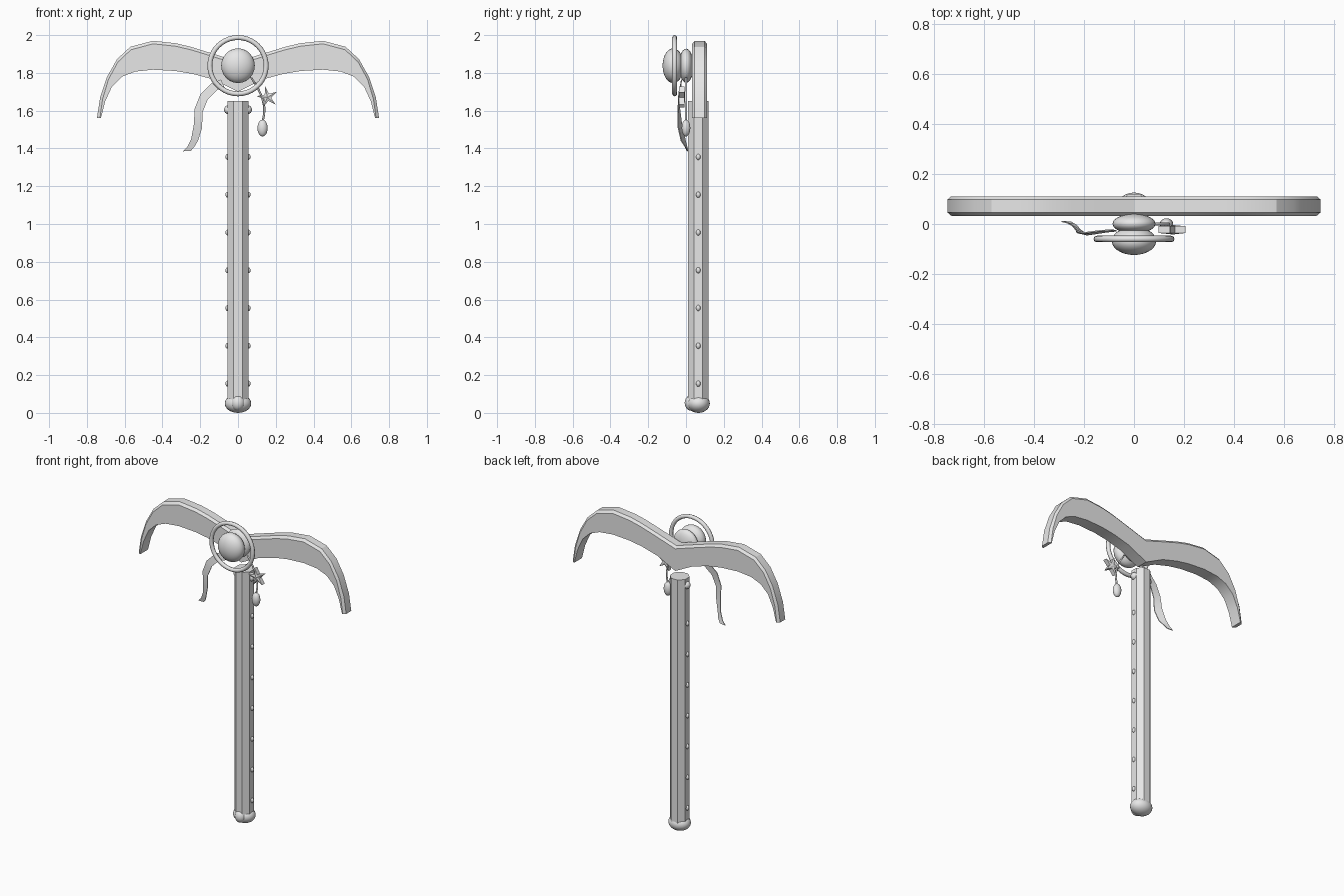
import bpy, bmesh, math
from mathutils import Vector

if "Cube" in bpy.data.objects:
    bpy.data.objects.remove(bpy.data.objects["Cube"])

grey = bpy.data.materials.new("plain_grey")
grey.diffuse_color = (0.8, 0.8, 0.8, 1)
grey.use_nodes = True
grey.node_tree.nodes["Principled BSDF"].inputs["Base Color"].default_value = grey.diffuse_color


def finish(ob, name, smooth=None):
    ob.name = name
    ob.data.materials.clear()
    ob.data.materials.append(grey)
    if smooth:
        bpy.ops.object.select_all(action='DESELECT')
        ob.select_set(True)
        bpy.context.view_layer.objects.active = ob
        bpy.ops.object.shade_smooth_by_angle(angle=math.radians(smooth))
    return ob


def ball(name, loc, radii, seg=24, rings=14, axis_y=False):
    bpy.ops.mesh.primitive_uv_sphere_add(segments=seg, ring_count=rings, radius=1)
    ob = bpy.context.object
    for v in ob.data.vertices:
        x, y, z = v.co
        if axis_y:
            x, y, z = x, -z, y
        v.co = (x * radii[0] + loc[0], y * radii[1] + loc[1], z * radii[2] + loc[2])
    return finish(ob, name, 60)


def loft(name, sections, smooth=None):
    """Skin a row of closed sections and cap both ends."""
    bm = bmesh.new()
    rows = [[bm.verts.new(p) for p in s] for s in sections]
    n = len(rows[0])
    for a, b in zip(rows, rows[1:]):
        for i in range(n):
            j = (i + 1) % n
            bm.faces.new((a[i], a[j], b[j], b[i]))
    bm.faces.new(rows[0])
    bm.faces.new(rows[-1][::-1])
    bmesh.ops.recalc_face_normals(bm, faces=bm.faces)
    me = bpy.data.meshes.new(name)
    bm.to_mesh(me)
    bm.free()
    ob = bpy.data.objects.new(name, me)
    bpy.context.collection.objects.link(ob)
    return finish(ob, name, smooth)


# Octagonal shaft
bpy.ops.mesh.primitive_cylinder_add(vertices=8, radius=0.0595, depth=1.6,
                                    location=(0, 0.065, 0.85),
                                    rotation=(0, 0, math.radians(22.5)))
finish(bpy.context.object, "shaft")

# Studs down both sides of the shaft, larger pair at the top
for side, s in (("left", -1), ("right", 1)):
    for k in range(7):
        ball(f"stud_{side}_{k}", (s * 0.055, 0.065, 0.155 + 0.2 * k),
             (0.012, 0.012, 0.016), 10, 6)
    ball(f"collar_stud_{side}", (s * 0.05, 0.065, 1.605), (0.024, 0.024, 0.024), 12, 8)

# Pommel: wide knob with a small bead in front
ball("pommel_knob", (0, 0.066, 0.05), (0.07, 0.06, 0.05))
ball("pommel_bead", (0, 0.03, 0.053), (0.037, 0.037, 0.042))

# Wings: matching points on the outer and inner edge, outer edge chamfered
outer = [(0, 1.86), (0.15, 1.907), (0.25, 1.938), (0.33, 1.957), (0.45, 1.97),
         (0.57, 1.938), (0.64, 1.873), (0.693, 1.78), (0.73, 1.67), (0.747, 1.56)]
inner = [(0, 1.70), (0.13, 1.765), (0.24, 1.795), (0.33, 1.81), (0.45, 1.817),
         (0.545, 1.807), (0.614, 1.78), (0.667, 1.728), (0.703, 1.65), (0.726, 1.56)]
Y0, Y1, C = 0.033, 0.111, 0.013
for side, s in (("left", -1), ("right", 1)):
    sections = []
    for o, i in zip(outer, inner):
        o, i = Vector(o), Vector(i)
        c = o + (i - o).normalized() * 0.016
        sections.append([(s * p.x, y, p.y) for p, y in
                         ((i, Y0), (c, Y0), (o, Y0 + C), (o, Y1 - C), (c, Y1), (i, Y1))])
    loft(f"wing_{side}", sections, 25)

# Ring around the orb
bpy.ops.mesh.primitive_torus_add(major_radius=0.149, minor_radius=0.013,
                                 major_segments=40, minor_segments=8,
                                 location=(0, -0.06, 1.838),
                                 rotation=(math.pi / 2, 0, 0))
finish(bpy.context.object, "ring", 60)

# Front orb and the flatter one behind it
ball("front_orb", (0, -0.068, 1.838), (0.089, 0.056, 0.092), axis_y=True)
ball("back_orb", (0, 0.001, 1.838), (0.086, 0.039, 0.09), axis_y=True)

# Hanging ribbon: left and right edge points
ribbon = [((-0.09, -0.026, 1.765), (-0.07, -0.03, 1.72)),
          ((-0.14, -0.03, 1.745), (-0.11, -0.034, 1.71)),
          ((-0.20, -0.038, 1.685), (-0.16, -0.042, 1.66)),
          ((-0.23, -0.036, 1.61), (-0.188, -0.046, 1.59)),
          ((-0.233, -0.026, 1.53), (-0.19, -0.044, 1.51)),
          ((-0.248, -0.008, 1.45), (-0.212, -0.028, 1.44)),
          ((-0.267, 0.002, 1.41), (-0.23, -0.008, 1.41)),
          ((-0.29, 0.008, 1.385), (-0.25, 0.004, 1.387))]
T = 0.005
loft("ribbon", [[l, r, (r[0], r[1] + T, r[2]), (l[0], l[1] + T, l[2])]
                for l, r in ribbon], 50)

# Five-pointed star charm with raised centres
bm = bmesh.new()
cx, cz = 0.156, 1.671
rims = []
for y in (-0.036, -0.009):
    rim = []
    for k in range(10):
        r = 0.058 if k % 2 == 0 else 0.02
        a = math.radians(102 + 36 * k)
        rim.append(bm.verts.new((cx + r * math.cos(a), y, cz + r * math.sin(a))))
    rims.append(rim)
for rim, y in zip(rims, (-0.042, -0.004)):
    mid = bm.verts.new((cx, y, cz))
    for k in range(10):
        bm.faces.new((rim[k], rim[(k + 1) % 10], mid))
for k in range(10):
    j = (k + 1) % 10
    bm.faces.new((rims[0][k], rims[0][j], rims[1][j], rims[1][k]))
bmesh.ops.recalc_face_normals(bm, faces=bm.faces)
me = bpy.data.meshes.new("star_charm")
bm.to_mesh(me)
bm.free()
star = bpy.data.objects.new("star_charm", me)
bpy.context.collection.objects.link(star)
finish(star, "star_charm")

# Cord and the drop hanging from it
path = [(0.07, 1.775), (0.105, 1.72), (0.128, 1.67), (0.139, 1.62), (0.138, 1.58), (0.13, 1.54)]
R = 0.006
loft("cord", [[(x + R * math.cos(a), R * math.sin(a), z)
               for a in (k * math.pi / 3 for k in range(6))] for x, z in path], 70)
ball("pendant_drop", (0.13, 0, 1.508), (0.027, 0.023, 0.045), 16, 10)
